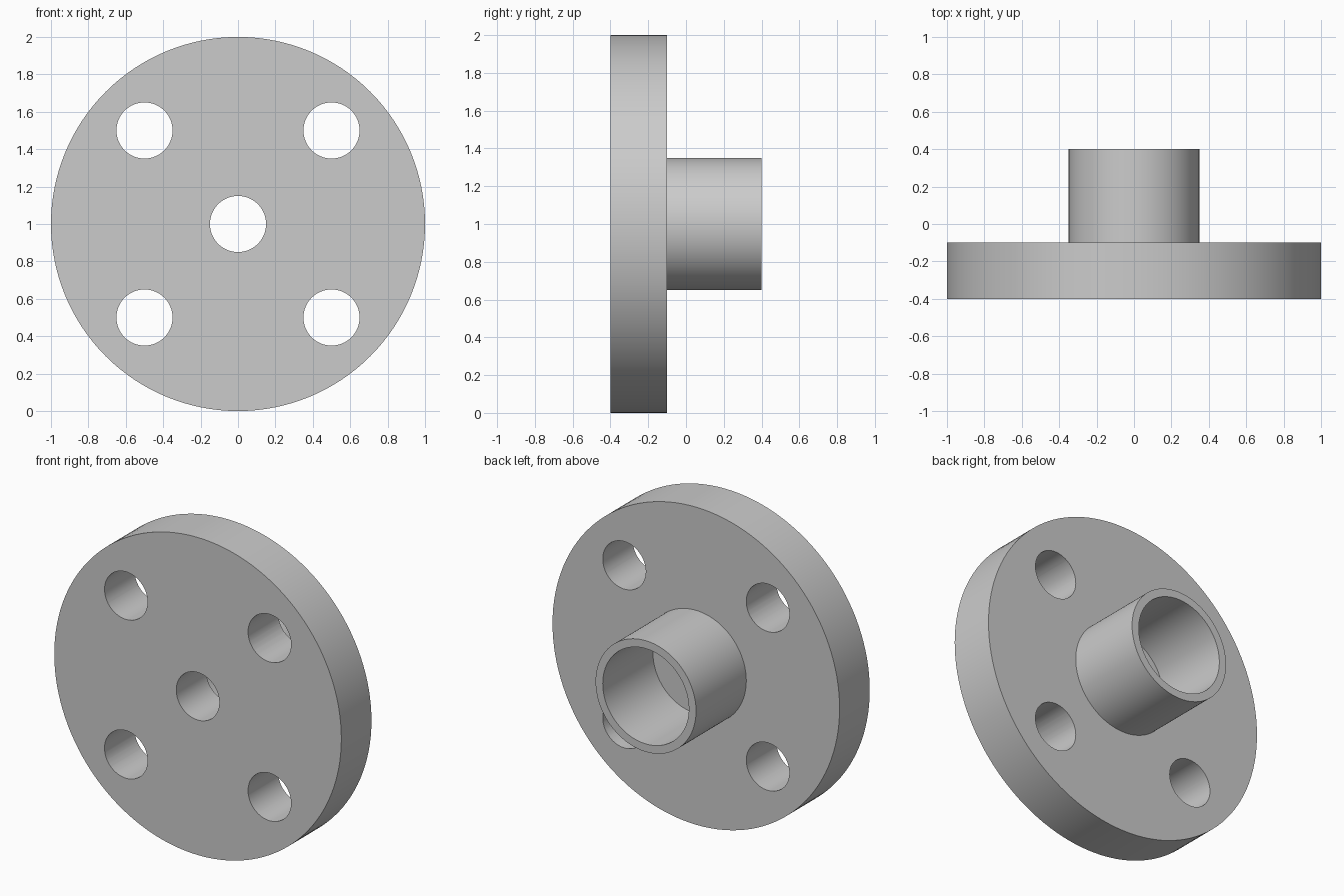
import bpy
import bmesh
from math import pi, radians
from mathutils import Matrix, Vector

SEGMENTS = 128
AXIS_HEIGHT = 1.0

if "Cube" in bpy.data.objects:
    bpy.data.objects.remove(bpy.data.objects["Cube"], do_unlink=True)

steel = bpy.data.materials.new("grey steel")
steel.use_nodes = True
grey = (0.6, 0.6, 0.6, 1.0)
steel.diffuse_color = grey
steel.node_tree.nodes["Principled BSDF"].inputs["Base Color"].default_value = grey


def add_object(name, bm):
    bmesh.ops.recalc_face_normals(bm, faces=bm.faces)
    mesh = bpy.data.meshes.new(name)
    bm.to_mesh(mesh)
    bm.free()
    mesh.materials.append(steel)
    obj = bpy.data.objects.new(name, mesh)
    bpy.context.collection.objects.link(obj)
    return obj


def lathe(name, profile):
    """Revolve a closed (radius, y) profile about the hub axis."""
    bm = bmesh.new()
    verts = [bm.verts.new((r, y, AXIS_HEIGHT)) for r, y in profile]
    edges = [bm.edges.new((v, verts[(i + 1) % len(verts)])) for i, v in enumerate(verts)]
    bmesh.ops.spin(bm, geom=verts + edges, cent=(0, 0, AXIS_HEIGHT), axis=(0, 1, 0),
                   angle=2 * pi, steps=SEGMENTS, use_duplicate=False)
    bmesh.ops.remove_doubles(bm, verts=bm.verts, dist=1e-4)
    return add_object(name, bm)


# Flange disc with its hollow hub and narrower centre bore
flange = lathe("flange_with_hub", [
    (0.15, -0.4), (1.0, -0.4), (1.0, -0.1), (0.35, -0.1),
    (0.35, 0.4), (0.30, 0.4), (0.30, -0.1), (0.15, -0.1),
])

# Four bolt holes through the disc
bm = bmesh.new()
for x in (-0.5, 0.5):
    for z in (-0.5, 0.5):
        place = Matrix.Translation(Vector((x, -0.25, AXIS_HEIGHT + z)))
        bmesh.ops.create_cone(bm, cap_ends=True, segments=64, radius1=0.15, radius2=0.15,
                              depth=0.5, matrix=place @ Matrix.Rotation(pi / 2, 4, "X"))
cutter = add_object("bolt_hole_cutter", bm)
cutter.hide_render = True

holes = flange.modifiers.new("bolt holes", "BOOLEAN")
holes.operation = "DIFFERENCE"
holes.solver = "EXACT"
holes.object = cutter

# Bake the holes, then smooth the round walls and keep the rims sharp
bpy.ops.object.select_all(action="DESELECT")
flange.select_set(True)
bpy.context.view_layer.objects.active = flange
bpy.ops.object.modifier_apply(modifier=holes.name)
bpy.data.objects.remove(cutter, do_unlink=True)
bpy.ops.object.shade_smooth_by_angle(angle=radians(30))
